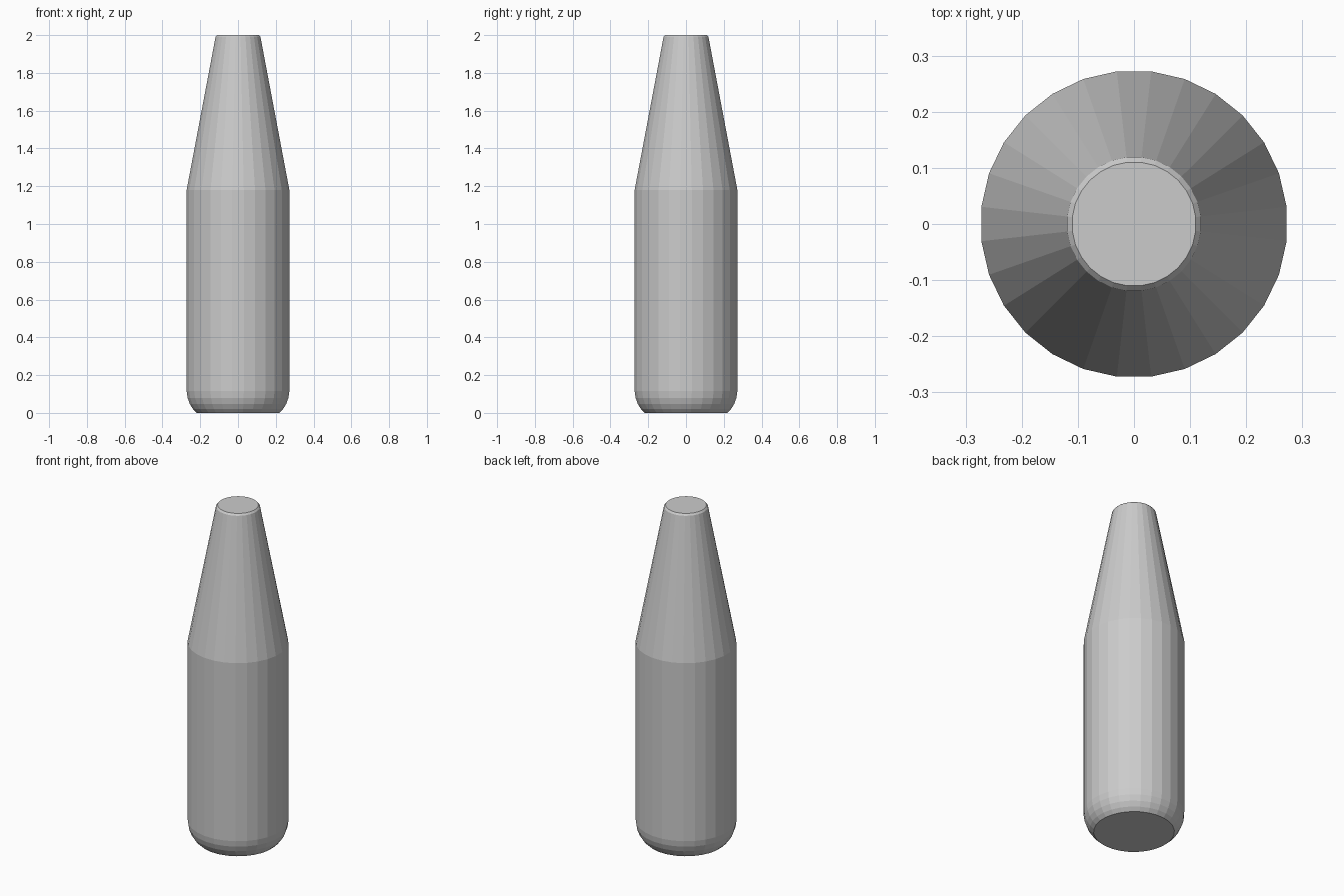
import bpy, bmesh, math

if "Cube" in bpy.data.objects:
    bpy.data.objects.remove(bpy.data.objects["Cube"])

SIDES = 28

# Outline from base to top: (distance to flat side, height)
PROFILE = [
    (0.218, 0.0), (0.238, 0.02), (0.255, 0.047), (0.267, 0.08),
    (0.272, 0.115), (0.272, 1.18), (0.119, 1.99), (0.11, 2.0),
]


def lathe(name, profile, sides):
    bm = bmesh.new()
    scale = 1 / math.cos(math.pi / sides)
    rings = []
    for r, z in profile:
        ring = []
        for i in range(sides):
            a = 2 * math.pi * (i + 0.5) / sides
            ring.append(bm.verts.new((r * scale * math.cos(a), r * scale * math.sin(a), z)))
        rings.append(ring)
    # side walls
    for low, high in zip(rings, rings[1:]):
        for i in range(sides):
            j = (i + 1) % sides
            bm.faces.new((low[i], low[j], high[j], high[i]))
    # flat base and top
    bm.faces.new(rings[0][::-1])
    bm.faces.new(rings[-1])
    mesh = bpy.data.meshes.new(name)
    bm.to_mesh(mesh)
    bm.free()
    obj = bpy.data.objects.new(name, mesh)
    bpy.context.collection.objects.link(obj)
    return obj


# Bottle body with rounded base and tapered neck
lathe("bottle", PROFILE, SIDES)
